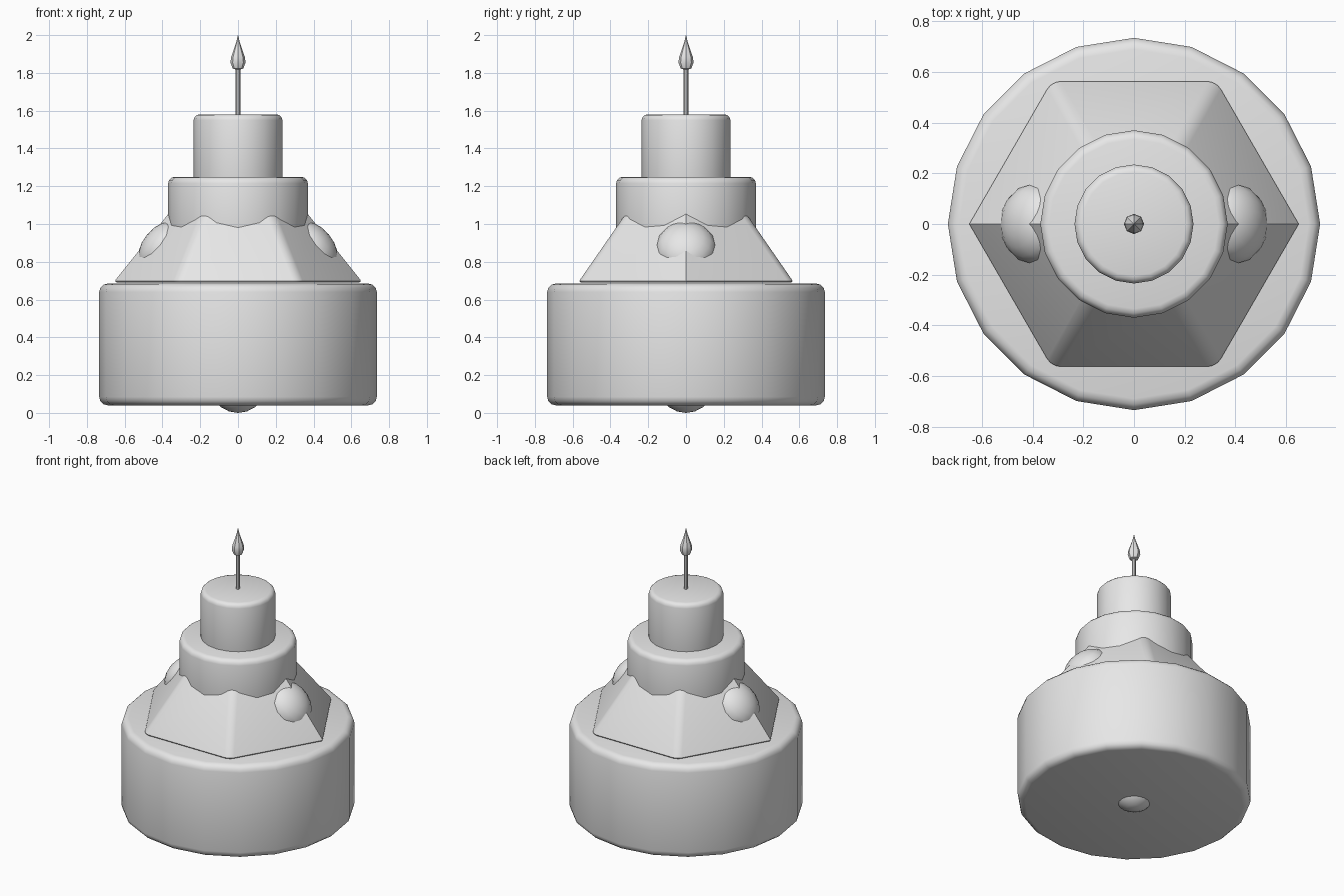
import bpy, bmesh
from math import sin, cos, pi, radians
from mathutils import Matrix

if "Cube" in bpy.data.objects:
    bpy.data.objects.remove(bpy.data.objects["Cube"], do_unlink=True)

grey = bpy.data.materials.new("plain grey")
grey.use_nodes = True
grey.diffuse_color = (0.8, 0.8, 0.8, 1)
grey.node_tree.nodes["Principled BSDF"].inputs["Base Color"].default_value = (0.8, 0.8, 0.8, 1)


def finish(bm, name):
    """Turn a bmesh into a smooth-shaded object with sharp creases kept."""
    bmesh.ops.recalc_face_normals(bm, faces=bm.faces)
    mesh = bpy.data.meshes.new(name)
    bm.to_mesh(mesh)
    bm.free()
    mesh.materials.append(grey)
    obj = bpy.data.objects.new(name, mesh)
    bpy.context.collection.objects.link(obj)
    bpy.ops.object.select_all(action='DESELECT')
    obj.select_set(True)
    bpy.context.view_layer.objects.active = obj
    bpy.ops.object.shade_smooth_by_angle(angle=radians(40))
    return obj


def lathe(profile, sides):
    """Stack rings of (radius, height) and cap both ends."""
    bm = bmesh.new()
    rings = [[bm.verts.new((r * cos(2 * pi * i / sides), r * sin(2 * pi * i / sides), z))
              for i in range(sides)] for r, z in profile]
    for low, high in zip(rings, rings[1:]):
        for i in range(sides):
            j = (i + 1) % sides
            bm.faces.new((low[i], low[j], high[j], high[i]))
    bm.faces.new(rings[0][::-1])
    bm.faces.new(rings[-1])
    return bm


def round_edges(bm, rule, width):
    edges = [e for e in bm.edges if rule(e)]
    bmesh.ops.bevel(bm, geom=edges, offset=width, segments=3, profile=0.5, affect='EDGES')


def is_level(e):
    return abs(e.verts[0].co.z - e.verts[1].co.z) < 0.001


# Round tiers: name, radius, bottom, top, edge rounding
for name, radius, bottom, top, width in (
        ("bottom_tier", 0.735, 0.04, 0.685, 0.045),
        ("middle_tier", 0.37, 0.85, 1.25, 0.035),
        ("top_tier", 0.235, 1.15, 1.58, 0.03)):
    bm = lathe([(radius, bottom), (radius, top)], 20)
    round_edges(bm, is_level, width)
    finish(bm, name)

# Six-sided sloping tier, with the two side ridges left sharp
bm = lathe([(0.66, 0.69), (0.364, 1.06)], 6)
round_edges(bm, lambda e: not is_level(e) and abs(e.verts[0].co.y) > 0.01, 0.035)
round_edges(bm, lambda e: is_level(e) and e.verts[0].co.z < 0.7, 0.02)
finish(bm, "sloping_tier")

# Flattened balls set into the side ridges
for side, label in ((1, "left"), (-1, "right")):
    bm = bmesh.new()
    place = (Matrix.Translation((side * 0.39, 0, 0.87))
             @ Matrix.Rotation(side * radians(50), 4, 'Y')
             @ Matrix.Diagonal((0.165, 0.16, 0.118, 1)))
    bmesh.ops.create_uvsphere(bm, u_segments=16, v_segments=10, radius=1, matrix=place)
    finish(bm, label + "_ball")

# Ball showing under the base
bm = bmesh.new()
bmesh.ops.create_uvsphere(bm, u_segments=16, v_segments=10, radius=0.15,
                          matrix=Matrix.Translation((0, 0, 0.15)))
finish(bm, "under_ball")

# Candle and flame
finish(lathe([(0.012, 1.55), (0.012, 1.84)], 8), "candle_stick")
flame = [(0.004, 1.815), (0.028, 1.823), (0.04, 1.855), (0.036, 1.885),
         (0.022, 1.925), (0.01, 1.96), (0.001, 2.0)]
finish(lathe(flame, 8), "candle_flame")
